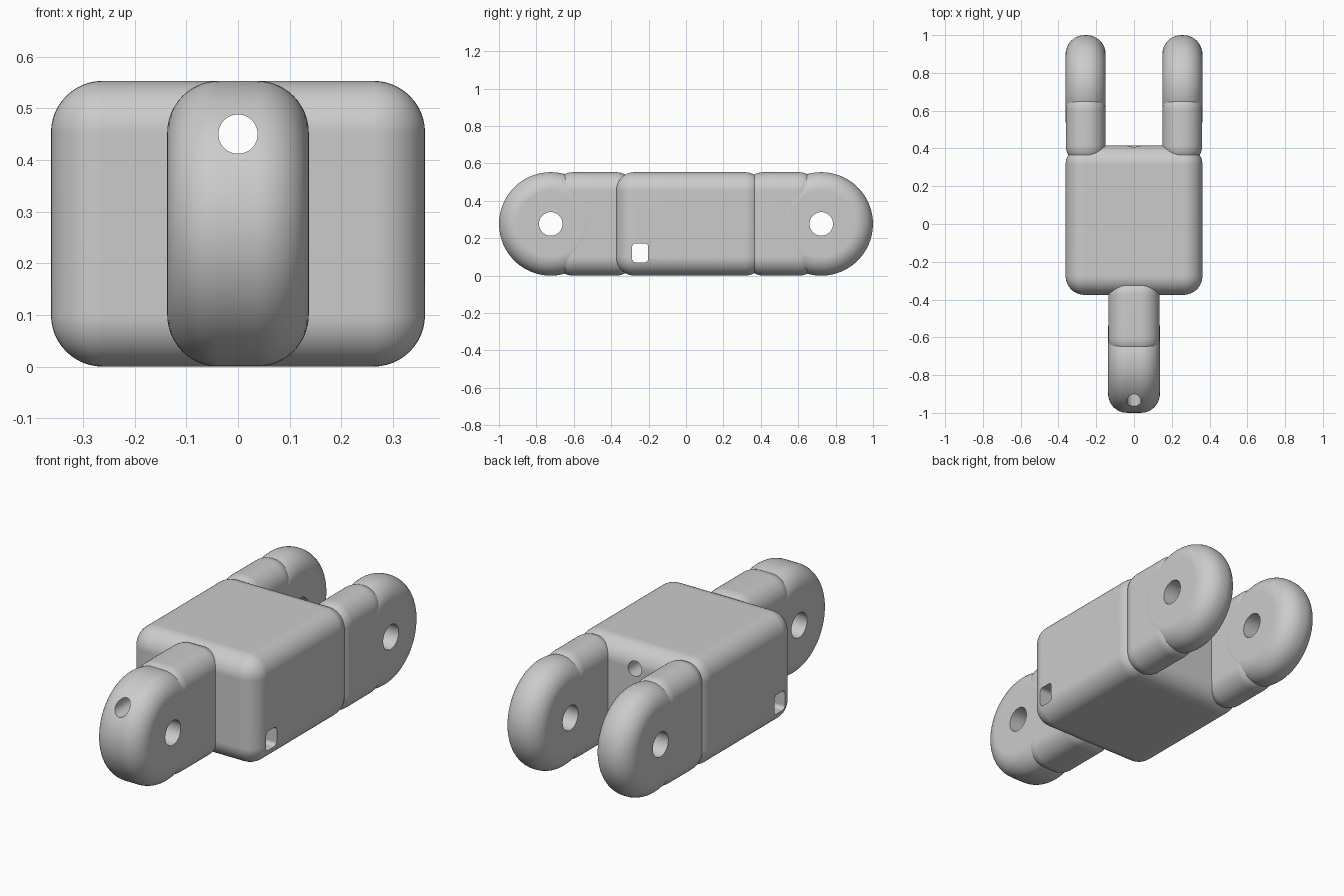
import bpy, bmesh, math
from mathutils import Matrix, Vector

cube = bpy.data.objects.get("Cube")
if cube:
    bpy.data.objects.remove(cube, do_unlink=True)

HEIGHT = 0.553
MID = HEIGHT / 2
ROUND = 0.1          # edge rounding of every solid
PIVOT = 0.723        # distance of the pin holes from the centre
GREY = (0.6, 0.6, 0.6, 1)

grey = bpy.data.materials.new("light_grey")
grey.use_nodes = True
grey.diffuse_color = GREY
grey.node_tree.nodes["Principled BSDF"].inputs["Base Color"].default_value = GREY

TURN = {"X": Matrix.Rotation(math.pi / 2, 4, "Y"),
        "Y": Matrix.Rotation(math.pi / 2, 4, "X")}


def finish(name, bm, rounding):
    mesh = bpy.data.meshes.new(name)
    bmesh.ops.recalc_face_normals(bm, faces=bm.faces)
    bm.to_mesh(mesh)
    bm.free()
    obj = bpy.data.objects.new(name, mesh)
    bpy.context.collection.objects.link(obj)
    mesh.materials.append(grey)
    if rounding:
        bevel = obj.modifiers.new("rounding", "BEVEL")
        bevel.width = rounding
        bevel.segments = 12
        bevel.limit_method = "ANGLE"
        bevel.angle_limit = math.radians(40)
    return obj


def block(name, centre, size, rounding=ROUND):
    bm = bmesh.new()
    bmesh.ops.create_cube(bm, size=1, matrix=Matrix.Translation(centre) @ Matrix.Diagonal((*size, 1)))
    return finish(name, bm, rounding)


def cylinder(name, centre, radius, length, axis, sides=48, rounding=0):
    bm = bmesh.new()
    bmesh.ops.create_cone(bm, cap_ends=True, segments=sides, radius1=radius, radius2=radius,
                          depth=length, matrix=Matrix.Translation(centre) @ TURN[axis])
    return finish(name, bm, rounding)


def lug(name, x, side, width, start):
    """Rounded arm plus the round eye at its end; side is -1 front, 1 back."""
    end = 0.705
    arm = block(name + "_arm", Vector((x, side * (start + end) / 2, MID)),
                (width - 0.002, end - start, HEIGHT))
    eye = cylinder(name + "_eye", Vector((x, side * PIVOT, MID)), MID, width, "X", 96, ROUND)
    return [arm, eye]


# Solid parts
parts = [block("body", Vector((0, 0.02, MID)), (0.724, 0.79, HEIGHT))]
parts += lug("front_lug", 0, -1, 0.274, 0.275)
for side_name, sx in (("left", 1), ("right", -1)):
    parts += lug(side_name + "_fork", sx * 0.256, 1, 0.212, 0.315)

# Holes: two cross pins, the lengthwise bore and the side slot
cutters = [cylinder("pin_cutter", Vector((0, s * PIVOT, MID)), 0.063, 2, "X") for s in (-1, 1)]
cutters.append(cylinder("bore_cutter", Vector((0, 0, 0.45)), 0.038, 3, "Y"))
cutters.append(block("slot_cutter", Vector((0, -0.245, 0.122)), (2, 0.086, 0.102), 0.02))

for part in parts:
    for cutter in cutters:
        cut = part.modifiers.new(cutter.name, "BOOLEAN")
        cut.operation = "DIFFERENCE"
        cut.solver = "EXACT"
        cut.object = cutter

# Bake the shapes, then drop the cutters
bpy.context.view_layer.update()
graph = bpy.context.evaluated_depsgraph_get()
baked = [bpy.data.meshes.new_from_object(p.evaluated_get(graph)) for p in parts]
for part, mesh in zip(parts, baked):
    part.modifiers.clear()
    part.data = mesh
    mesh.name = part.name
for cutter in cutters:
    bpy.data.objects.remove(cutter, do_unlink=True)

# Smooth rounding with crisp hole rims and true flats
bpy.ops.object.select_all(action="DESELECT")
for part in parts:
    part.select_set(True)
bpy.context.view_layer.objects.active = parts[0]
bpy.ops.object.shade_smooth_by_angle(angle=math.radians(30))
for part in parts:
    weighted = part.modifiers.new("flat_shading", "WEIGHTED_NORMAL")
    weighted.keep_sharp = True
